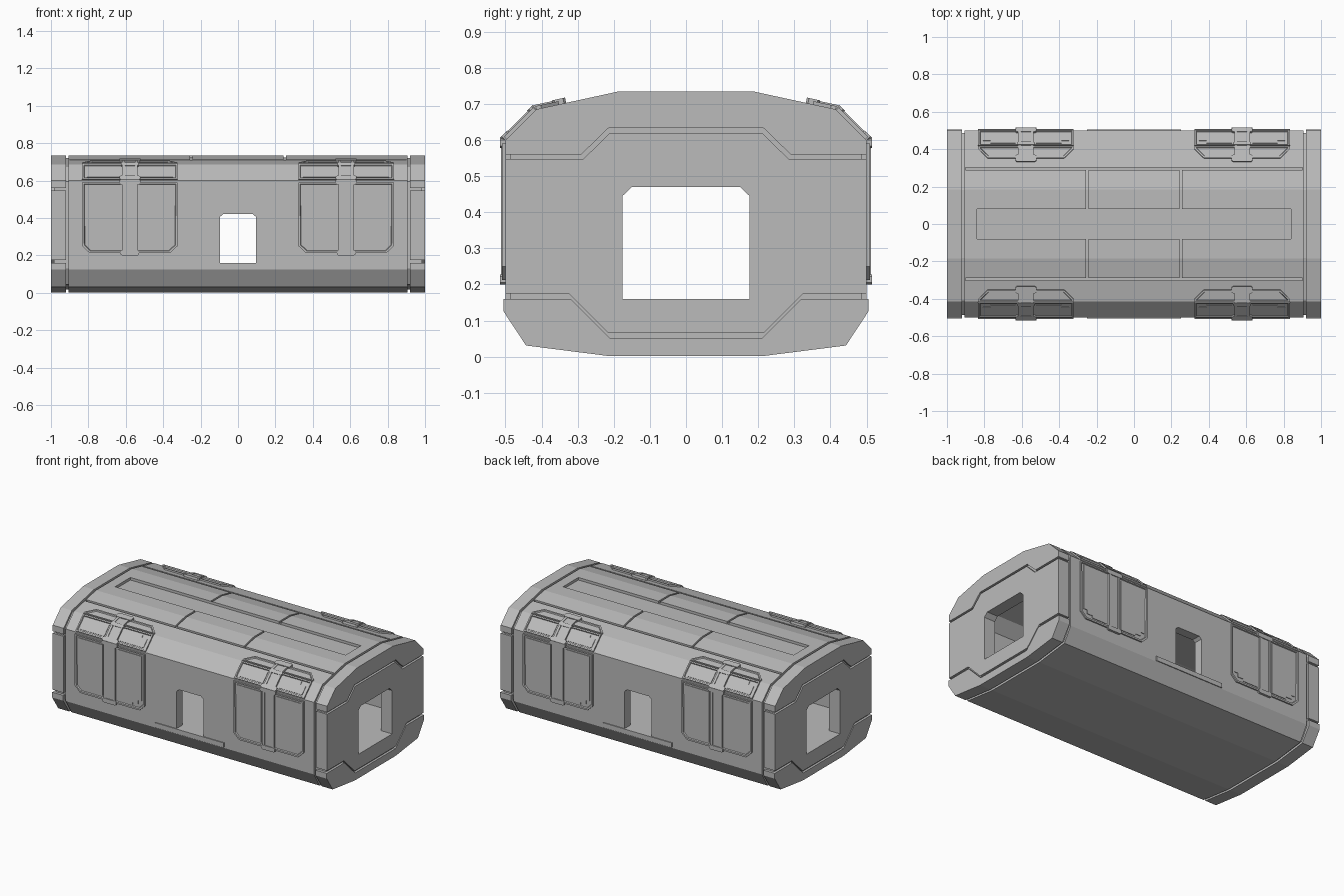
import bpy, bmesh
from mathutils import Vector, Matrix

if "Cube" in bpy.data.objects:
    bpy.data.objects.remove(bpy.data.objects["Cube"], do_unlink=True)

grey = bpy.data.materials.new("concrete grey")
grey.use_nodes = True
COLOUR = (0.5, 0.5, 0.5, 1)
grey.diffuse_color = COLOUR
grey.node_tree.nodes["Principled BSDF"].inputs["Base Color"].default_value = COLOUR
TURN = Matrix.Rotation(3.14159265, 4, 'Z')


def finish(name, bm, turned=False):
    bmesh.ops.recalc_face_normals(bm, faces=bm.faces)
    if turned:
        bm.transform(TURN)
    me = bpy.data.meshes.new(name)
    bm.to_mesh(me)
    bm.free()
    me.materials.append(grey)
    ob = bpy.data.objects.new(name, me)
    bpy.context.scene.collection.objects.link(ob)
    return ob


def sym(half):
    """Close a half outline by mirroring it across the first axis."""
    return half + [(-a, b) for a, b in reversed(half)]


def loft(name, stations, turned=False):
    """Join outlines (y, z) placed at successive x positions."""
    bm = bmesh.new()
    rings = [[bm.verts.new((x, y, z)) for y, z in pts] for x, pts in stations]
    n = len(rings[0])
    for a, b in zip(rings, rings[1:]):
        for i in range(n):
            j = (i + 1) % n
            bm.faces.new((a[i], a[j], b[j], b[i]))
    bm.faces.new(rings[0])
    bm.faces.new(rings[-1])
    return finish(name, bm, turned)


def prism(name, pts, x0, x1, turned=False):
    return loft(name, [(x0, pts), (x1, pts)], turned)


def box(name, x0, x1, y0, y1, z0, z1, turned=False):
    return prism(name, [(y0, z0), (y1, z0), (y1, z1), (y0, z1)], x0, x1, turned)


def cut(target, cutter):
    mod = target.modifiers.new("cut", 'BOOLEAN')
    mod.operation, mod.solver, mod.object = 'DIFFERENCE', 'EXACT', cutter
    bpy.context.view_layer.objects.active = target
    bpy.ops.object.modifier_apply(modifier=mod.name)
    bpy.data.objects.remove(cutter, do_unlink=True)


def plate(name, pts, frame, height, turned, rim=0, low=-0.004):
    """Plate on a sloped plane; a rim leaves a sunken field inside."""
    origin, v = Vector(frame[0]), Vector(frame[1]).normalized()
    x = Vector((1, 0, 0))
    n = x.cross(v)
    bm = bmesh.new()
    bottom, top = [[bm.verts.new(origin + x * a + v * b + n * h) for a, b in pts]
                   for h in (low, height)]
    bm.faces.new(bottom)
    lid = bm.faces.new(top)
    for i in range(len(pts)):
        j = (i + 1) % len(pts)
        bm.faces.new((bottom[i], bottom[j], top[j], top[i]))
    bmesh.ops.recalc_face_normals(bm, faces=bm.faces)
    if rim:
        bmesh.ops.inset_region(bm, faces=[lid], thickness=rim, depth=0)
        bmesh.ops.inset_region(bm, faces=[lid], thickness=0.004, depth=-0.007)
    return finish(name, bm, turned)


# Main hull, with narrower necks that form the gap beside the end caps
outer = sym([(-.215, .002), (-.443, .031), (-.5, .125), (-.5, .6), (-.415, .685), (-.185, .735)])
neck = sym([(-.21, .016), (-.435, .044), (-.487, .13), (-.487, .594), (-.409, .672), (-.183, .721)])
hull = loft("hull", [(-.985, neck), (-.905, neck), (-.905, outer),
                     (.905, outer), (.905, neck), (.985, neck)])

# Room and doorways
room = sym([(-.44, .16), (-.44, .57), (-.37, .64), (-.17, .68)])
end_door = sym([(-.176, .16), (-.176, .445), (-.15, .47)])
side_door = sym([(-.097, .16), (-.097, .405), (-.08, .42)])
cut(hull, prism("room_cutter", room, -.92, .92))
cut(hull, prism("end_door_cutter", end_door, -1.1, 1.1))
side = prism("side_door_cutter", side_door, -.7, .7)
side.data.transform(Matrix.Rotation(1.5707963, 4, 'Z'))
cut(hull, side)

# Roof slot and panel seams
cut(hull, box("slot_cutter", -.84, .84, -.08, .08, .718, .8))
for t in (False, True):
    cut(hull, box("long_seam_cutter", -.9, .9, -.302, -.288, .697, .8, t))
    seam = [(-.08, .722), (-.185, .722), (-.296, .698), (-.296, .8), (-.08, .8)]
    for x in (-.25, .25):
        cut(hull, prism("cross_seam_cutter", seam, x - .006, x + .006, t))

# End caps in three bands, separated by stepped seams
bands = {
    "upper": [(-.215, .633), (-.29, .56), (-.5, .56), (-.5, .6), (-.415, .685), (-.185, .735)],
    "middle": [(-.21, .62), (-.285, .547), (-.5, .547), (-.5, .175), (-.325, .175), (-.215, .065)],
    "lower": [(-.21, .05), (-.32, .16), (-.505, .16), (-.505, .125), (-.443, .031), (-.215, .002)],
}
for side_name, t in (("left", False), ("right", True)):
    for band, half in bands.items():
        ob = prism(f"{side_name}_end_{band}_band", sym(half), .92, 1, t)
        if band == "middle":
            cut(ob, prism("door_cutter", end_door, -1.1, 1.1))

# Door sills
for name, t in (("front", False), ("back", True)):
    box(name + "_sill", -.25, .25, -.506, -.49, .13, .16, t)


# Planes the shutters lie on: wall, eave and roof edge
def strap(name, x0, x1, t, turned):
    """Band that follows wall, eave and roof edge at height t."""
    pts = [(-.49, .205), (-.5 - t, .205), (-.5 - t, .6 + .41 * t),
           (-.415 - .5 * t, .685 + .91 * t), (-.345 - .21 * t, .7 + .98 * t),
           (-.345, .69), (-.41, .677), (-.49, .597)]
    prism(name, pts, x0, x1, turned)


def shutter(name, cx, turned):
    wall = ((cx, -.5, 0), (0, 0, 1))
    eave = ((cx, -.5, .6), (0, 1, 1))
    roof = ((cx, -.415, .685), (0, .23, .05))
    # Rimmed panels
    plate(name + "_wall_panel", sym([(-.255, .59), (-.255, .25), (-.215, .212)]),
          wall, .009, turned, .012)
    plate(name + "_eave_panel", sym([(-.255, .004), (-.255, .118)]), eave, .009, turned, .012)
    plate(name + "_roof_panel", sym([(-.255, 0), (-.255, .015), (-.205, .065)]),
          roof, .009, turned, .01)
    # Stepped inner fields
    for s, label in ((-1, "a"), (1, "b")):
        field = [(.055, .57), (.23, .57), (.23, .275), (.205, .275), (.205, .25),
                 (.165, .25), (.165, .235), (.055, .235)]
        plate(f"{name}_field_{label}", [(s * a, b) for a, b in field], wall, .006, turned)
        field = [(.055, .022), (.23, .022), (.23, .08), (.19, .08), (.19, .1), (.055, .1)]
        plate(f"{name}_eave_field_{label}", [(s * a, b) for a, b in field], eave, .006, turned)
    # Strap with side rails
    strap(name + "_strap", cx - .04, cx + .04, .009, turned)
    for s, label in ((-1, "a"), (1, "b")):
        c = cx + s * .034
        strap(f"{name}_rail_{label}", c - .008, c + .008, .013, turned)
    # Clips around the strap
    for label, frame, v0, v1, w in (("foot", wall, .2, .228, .05), ("knee", wall, .578, .606, .056),
                                    ("elbow", eave, -.006, .022, .056), ("neck", eave, .1, .122, .048),
                                    ("head", roof, .048, .085, .056)):
        plate(f"{name}_{label}_clip", sym([(-w, v0 + .006), (-w, v1 - .006), (-w + .008, v1)])
              + [(w - .008, v0), (-w + .008, v0)], frame, .015, turned)


for name, t in (("front", False), ("back", True)):
    for label, cx in (("a", -.578), ("b", .578)):
        shutter(f"{name}_shutter_{label}", cx, t)
